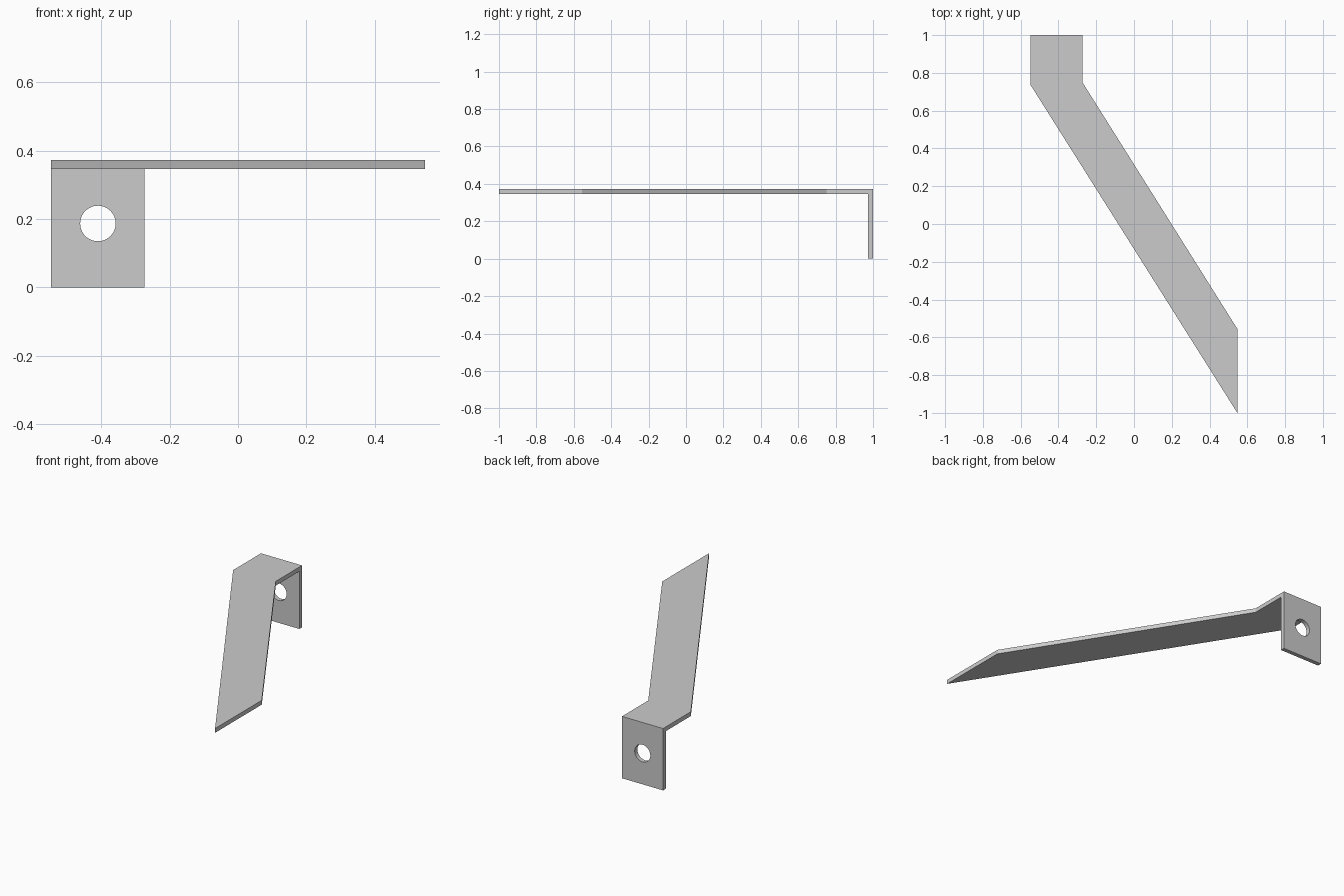
import bpy, bmesh, math

if "Cube" in bpy.data.objects:
    bpy.data.objects.remove(bpy.data.objects["Cube"])

HALF_W, INNER = 0.547, -0.273      # outer half width, inner edge of tab
TOP, T = 0.373, 0.026              # top height, sheet thickness
BEND = 1 - T

bm = bmesh.new()


def extrude_down(faces, depth):
    new = bmesh.ops.extrude_face_region(bm, geom=faces)["geom"]
    verts = [g for g in new if isinstance(g, bmesh.types.BMVert)]
    bmesh.ops.translate(bm, verts=verts, vec=(0, 0, -depth))
    return [g for g in new if isinstance(g, bmesh.types.BMFace)]


# Slanted strap outline, with a narrow strip at the end for the folded tab
outline = [(-HALF_W, BEND), (-HALF_W, 0.735), (HALF_W, -1),
           (HALF_W, -0.555), (INNER, 0.75), (INNER, BEND)]
v = [bm.verts.new((x, y, TOP)) for x, y in outline]
e = [bm.verts.new((x, 1, TOP)) for x in (INNER, -HALF_W)]
faces = [bm.faces.new(v), bm.faces.new([v[0], v[5], e[0], e[1]])]

# Give the sheet thickness, then fold the tab down to the ground
bottom = extrude_down(faces, T)
strip = max(bottom, key=lambda f: f.calc_center_median().y)
extrude_down([strip], TOP - T)

# Clean up coplanar seams
bmesh.ops.dissolve_limit(bm, angle_limit=0.01, verts=bm.verts[:], edges=bm.edges[:])
bmesh.ops.recalc_face_normals(bm, faces=bm.faces[:])
mesh = bpy.data.meshes.new("bent_bracket")
bm.to_mesh(mesh)
bm.free()
bracket = bpy.data.objects.new("bent_bracket", mesh)
bpy.context.collection.objects.link(bracket)

# Round bolt hole through the tab
bpy.ops.mesh.primitive_cylinder_add(vertices=48, radius=0.052, depth=0.2,
                                    location=(-0.41, 1, 0.187),
                                    rotation=(math.pi / 2, 0, 0))
cutter = bpy.context.object
cutter.name = "hole_cutter"
cutter.hide_render = True
cutter.display_type = 'WIRE'
hole = bracket.modifiers.new("bolt_hole", 'BOOLEAN')
hole.operation = 'DIFFERENCE'
hole.solver = 'EXACT'
hole.object = cutter

# Smooth the hole wall, keep the sheet edges sharp
bpy.ops.object.shade_smooth_by_angle()
